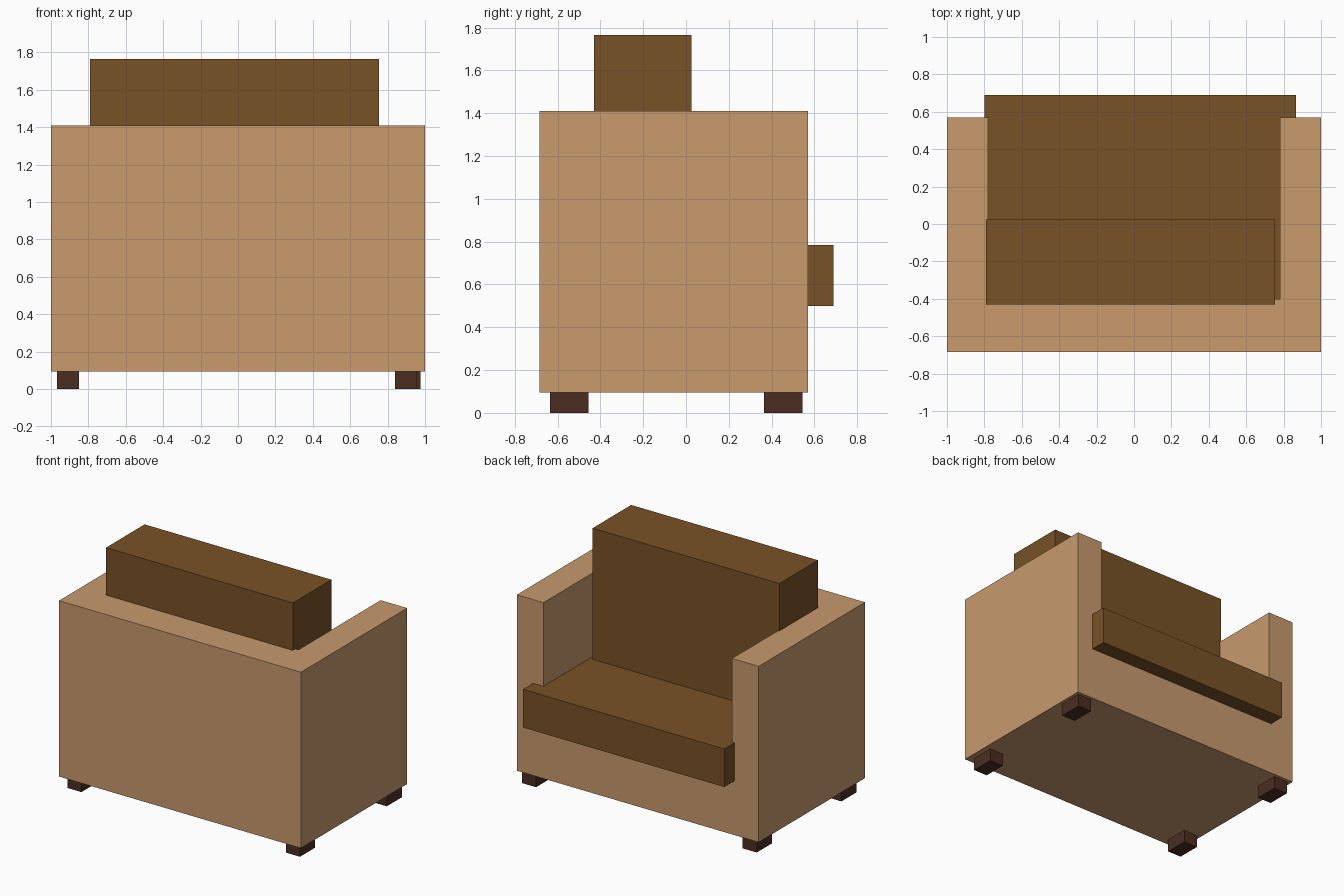
import bpy

if "Cube" in bpy.data.objects:
    bpy.data.objects.remove(bpy.data.objects["Cube"])


def material(name, rgb):
    m = bpy.data.materials.new(name)
    m.diffuse_color = (*rgb, 1)
    m.use_nodes = True
    m.node_tree.nodes["Principled BSDF"].inputs["Base Color"].default_value = m.diffuse_color
    return m


def box(name, lo, hi, mat=None):
    """Axis-aligned box from its two opposite corners."""
    centre = [(a + b) / 2 for a, b in zip(lo, hi)]
    size = [b - a for a, b in zip(lo, hi)]
    bpy.ops.mesh.primitive_cube_add(size=1, location=centre)
    ob = bpy.context.object
    ob.name = name
    ob.scale = size
    bpy.ops.object.transform_apply(location=False, rotation=False, scale=True)
    if mat:
        ob.data.materials.append(mat)
    return ob


tan = material("tan_fabric", (0.58, 0.325, 0.155))
brown = material("brown_cushion", (0.19, 0.084, 0.02))
dark = material("dark_wood", (0.07, 0.027, 0.015))

# Frame: one block with the seat opening cut out, leaving arms, back and base
frame = box("frame", (-1, -0.685, 0.095), (1, 0.57, 1.41), tan)
opening = box("opening_cutter", (-0.78, -0.40, 0.52), (0.78, 1.0, 2.0))
opening.hide_render = True
opening.hide_viewport = False
opening.display_type = 'WIRE'
cut = frame.modifiers.new("seat_opening", 'BOOLEAN')
cut.operation = 'DIFFERENCE'
cut.solver = 'EXACT'
cut.object = opening
bpy.context.view_layer.objects.active = frame
bpy.ops.object.modifier_apply(modifier=cut.name)
bpy.data.objects.remove(opening, do_unlink=True)

# Cushions: the seat overhangs the front, the backrest rises above the frame
box("seat_cushion", (-0.80, -0.405, 0.50), (0.865, 0.69, 0.785), brown)
box("back_cushion", (-0.79, -0.43, 0.76), (0.755, 0.025, 1.765), brown)

# Four feet, slightly uneven left to right
for row, y, right_x in (("rear", -0.635, 0.84), ("front", 0.365, 0.858)):
    for side, x in (("left", -0.967), ("right", right_x)):
        box(f"{row}_{side}_foot", (x, y, 0), (x + 0.117, y + 0.18, 0.097), dark)
